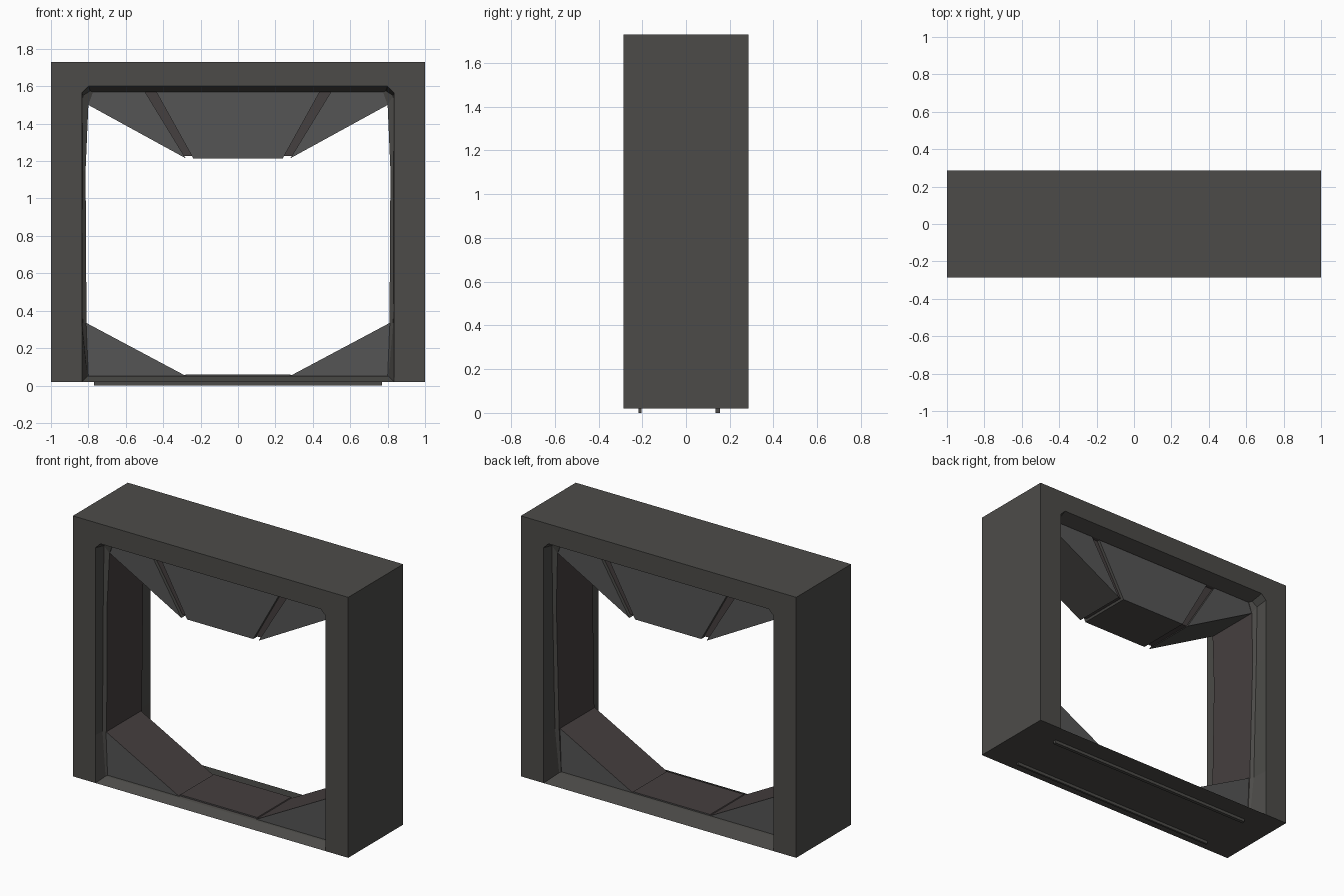
import bpy, bmesh

if "Cube" in bpy.data.objects:
    bpy.data.objects.remove(bpy.data.objects["Cube"])


def material(name, rgb):
    m = bpy.data.materials.new(name)
    m.diffuse_color = (*rgb, 1)
    m.use_nodes = True
    m.node_tree.nodes["Principled BSDF"].inputs["Base Color"].default_value = m.diffuse_color
    return m


FRAME = material("dark_frame", (0.073, 0.071, 0.066))
PANEL = material("grey_panel", (0.09, 0.09, 0.09))
LINER = material("brown_liner", (0.06, 0.05, 0.05))


def finish(bm, name, *mats):
    bmesh.ops.recalc_face_normals(bm, faces=bm.faces)
    me = bpy.data.meshes.new(name)
    bm.to_mesh(me)
    bm.free()
    for m in mats:
        me.materials.append(m)
    ob = bpy.data.objects.new(name, me)
    bpy.context.collection.objects.link(ob)
    return ob


def prism(name, pts, y0, y1, *mats):
    """Extrude an (x, z) outline from y0 to y1; rim faces take the last material."""
    bm = bmesh.new()
    a = [bm.verts.new((x, y0, z)) for x, z in pts]
    b = [bm.verts.new((x, y1, z)) for x, z in pts]
    bm.faces.new(a)
    bm.faces.new(b)
    for i in range(len(a)):
        j = (i + 1) % len(a)
        bm.faces.new((a[i], a[j], b[j], b[i])).material_index = len(mats) - 1
    return finish(bm, name, *mats)


def mirrored(name, pts, *args):
    prism("right_" + name, pts, *args)
    prism("left_" + name, [(-x, z) for x, z in pts], *args)


# frame: lofted opening rings inside a box shell
mouth = [(.835, .02), (.835, .335), (.835, 1.15), (.835, 1.565), (.80, 1.60)]
jamb = [(.805, .05), (.83, .335), (.832, 1.15), (.83, 1.55), (.79, 1.575)]
throat = [(.80, .052), (.81, .335), (.815, 1.15), (.80, 1.5), (.775, 1.57)]
stations = [(mouth, -.285, -.285), (jamb, -.225, -.205), (throat, -.21, -.19),
            (throat, .15, .19), (jamb, .165, .205), (mouth, .285, .285)]
bm = bmesh.new()
rings = []
for half, y_low, y_high in stations:
    full = half + [(-x, z) for x, z in reversed(half)]
    rings.append([bm.verts.new((x, y_low + (y_high - y_low) * min(z / 1.5, 1), z)
                               if y_low != y_high else (x, y_low, z))
                  for x, z in full])
for k in range(5):
    r, s = rings[k], rings[k + 1]
    for i in range(len(r)):
        j = (i + 1) % len(r)
        f = bm.faces.new((r[i], r[j], s[j], s[i]))
        if k == 2:
            f.material_index = 1
shell = []
for ring, y in ((rings[0], -.285), (rings[-1], .285)):
    o = [bm.verts.new((x, y, z)) for x, z in ((-1, .02), (-1, 1.73), (1, 1.73), (1, .02))]
    bm.faces.new(o + ring)
    shell.append(o)
a, b = shell
for i in range(3):
    bm.faces.new((a[i], a[i + 1], b[i + 1], b[i]))
bm.faces.new((a[3], rings[0][0], rings[0][-1], a[0], b[0], rings[-1][-1], rings[-1][0], b[3]))
finish(bm, "door_frame", FRAME, LINER)

# lower corner gussets and raised threshold
mirrored("lower_gusset", [(.812, .335), (.80, .045), (.25, .045), (.29, .057)],
         -.21, .15, PANEL, LINER)
prism("threshold_plate", [(-.29, .045), (.29, .045), (.28, .06), (-.28, .06)],
      -.20, .15, PANEL, LINER)

# overhead hood: centre block, two wings, recessed seams between them
prism("hood_centre", [(-.44, 1.575), (-.24, 1.215), (.24, 1.215), (.44, 1.575)],
      -.185, .185, PANEL, FRAME)
mirrored("hood_wing", [(.50, 1.575), (.28, 1.215), (.80, 1.5), (.775, 1.575)],
         -.187, .187, PANEL, FRAME)
mirrored("hood_seam", [(.43, 1.575), (.235, 1.228), (.29, 1.228), (.51, 1.575)],
         -.165, .165, LINER)

# floor rails under the sill
for name, y, w in (("front_rail", -.21, .014), ("rear_rail", .145, .022)):
    prism(name, [(-.77, 0), (.77, 0), (.77, .025), (-.77, .025)],
          y - w / 2, y + w / 2, FRAME)
